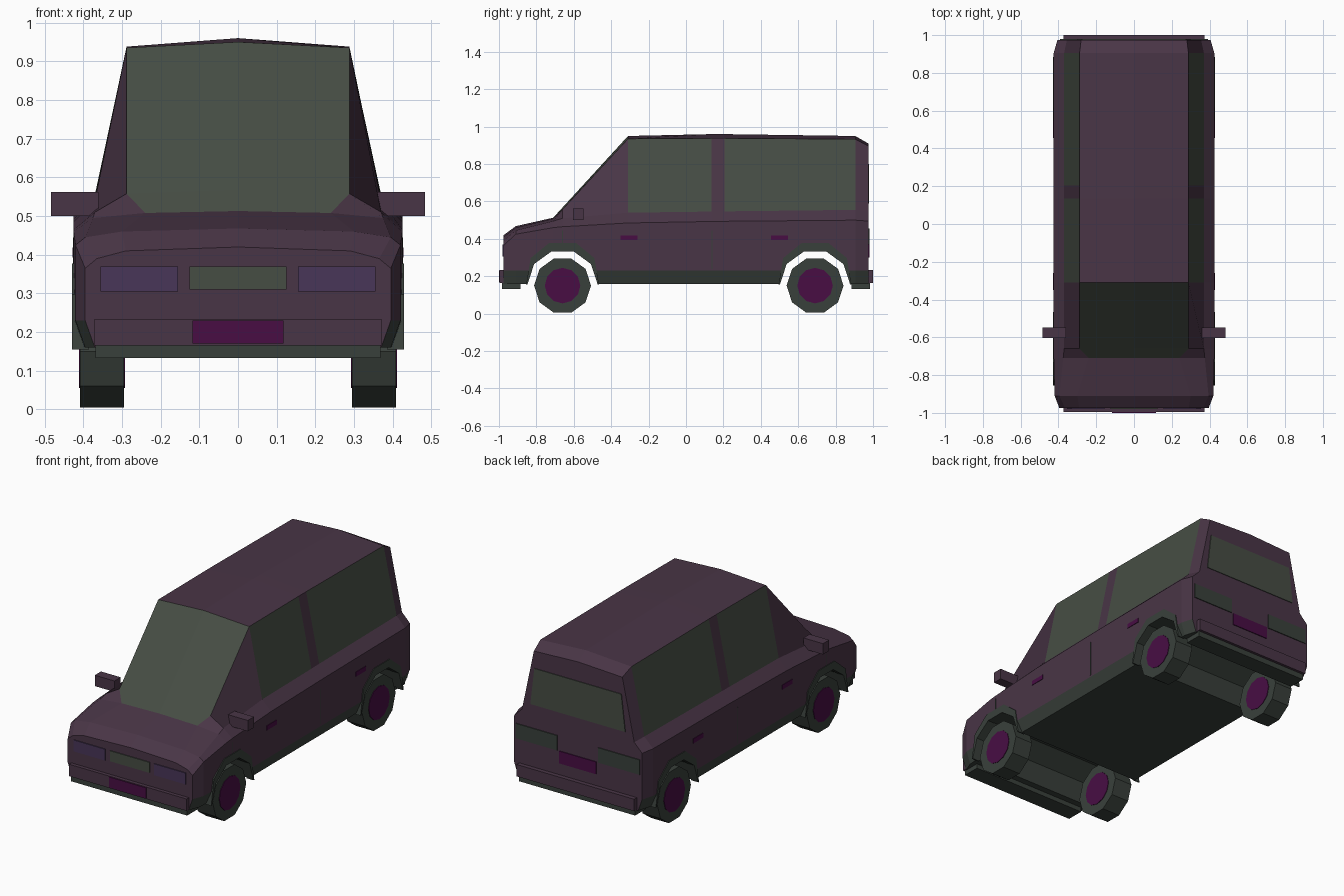
import bpy, bmesh, math

if "Cube" in bpy.data.objects:
    bpy.data.objects.remove(bpy.data.objects["Cube"])


def material(name, rgb):
    m = bpy.data.materials.new(name)
    m.diffuse_color = [((c / 255 + 0.055) / 1.055) ** 2.4 if c > 10 else c / 255 / 12.92
                       for c in rgb] + [1]
    m.use_nodes = True
    m.node_tree.nodes["Principled BSDF"].inputs["Base Color"].default_value = m.diffuse_color
    return m


PAINT = material("plum paint", (73, 53, 70))
GLASS = material("grey green glass", (70, 77, 68))
TRIM = material("dark green rubber", (57, 64, 59))
MAGENTA = material("deep magenta", (72, 13, 68))
LAMP = material("violet lamp", (72, 54, 88))


def make_object(name, bm, mats):
    bmesh.ops.recalc_face_normals(bm, faces=bm.faces)
    me = bpy.data.meshes.new(name)
    bm.to_mesh(me)
    bm.free()
    for m in mats:
        me.materials.append(m)
    ob = bpy.data.objects.new(name, me)
    bpy.context.collection.objects.link(ob)
    return ob


def prism(name, pts, axis, a, b, mat):
    """Extrude a flat outline from a to b along x (pts are y,z) or y (pts are x,z)."""
    bm = bmesh.new()
    place = (lambda p, d: (d, p[0], p[1])) if axis == "x" else (lambda p, d: (p[0], d, p[1]))
    r1 = [bm.verts.new(place(p, a)) for p in pts]
    r2 = [bm.verts.new(place(p, b)) for p in pts]
    bm.faces.new(r1)
    bm.faces.new(r2)
    n = len(pts)
    for i in range(n):
        j = (i + 1) % n
        bm.faces.new((r1[i], r1[j], r2[j], r2[i]))
    return make_object(name, bm, [mat])


def rect(a0, a1, z0, z1):
    return [(a0, z0), (a1, z0), (a1, z1), (a0, z1)]


def ring(cy, cz, r, n=10):
    return [(cy + r * math.cos(2 * math.pi * i / n), cz + r * math.sin(2 * math.pi * i / n))
            for i in range(n)]


# Body shell: cross-sections along y
# y, sill half width, side half width, shoulder z, belt x, belt z, roof edge x, roof edge z, centre z
STATIONS = [
    (-0.975, 0.370, 0.395, 0.365, 0.365, 0.390, 0.290, 0.410, 0.420),
    (-0.910, 0.395, 0.420, 0.425, 0.395, 0.445, 0.300, 0.460, 0.468),
    (-0.710, 0.400, 0.425, 0.460, 0.375, 0.495, 0.240, 0.508, 0.513),
    (-0.660, 0.400, 0.425, 0.465, 0.370, 0.510, 0.288, 0.558, 0.568),
    (-0.310, 0.400, 0.425, 0.485, 0.370, 0.540, 0.288, 0.935, 0.950),
    (0.135, 0.400, 0.425, 0.493, 0.370, 0.546, 0.288, 0.938, 0.960),
    (0.205, 0.400, 0.425, 0.494, 0.370, 0.547, 0.288, 0.938, 0.960),
    (0.905, 0.400, 0.425, 0.500, 0.370, 0.555, 0.288, 0.933, 0.950),
    (0.975, 0.380, 0.405, 0.495, 0.355, 0.545, 0.280, 0.897, 0.910),
]
bm = bmesh.new()
loops = []
for y, wb, w, zs, xb, zb, xr, zr, zc in STATIONS:
    half = [(0, 0.16), (wb, 0.16), (w, 0.23), (w, zs), (xb, zb), (xr, zr), (0, zc)]
    full = half + [(-x, z) for x, z in half[5:0:-1]]
    loops.append([bm.verts.new((x, y, z)) for x, z in full])
for s in range(len(loops) - 1):
    for k in range(12):
        j = (k + 1) % 12
        f = bm.faces.new((loops[s][k], loops[s][j], loops[s + 1][j], loops[s + 1][k]))
        row = min(k, 11 - k)
        if row < 2:
            f.material_index = 2                      # sill and floor
        elif (row == 4 and s in (4, 6)) or (row == 5 and s in (2, 3)):
            f.material_index = 1                      # side windows, windscreen
bm.faces.new(loops[0])
bm.faces.new(loops[-1])
body = make_object("body", bm, [PAINT, GLASS, TRIM])

AXLES = {"front": -0.66, "rear": 0.69}

# Wheel tunnels cut through the whole body
for end, cy in AXLES.items():
    cutter = prism("arch_cutter", ring(cy, 0.155, 0.19), "x", -0.6, 0.6, PAINT)
    cutter.data.materials.append(GLASS)
    cutter.data.materials.append(TRIM)
    for p in cutter.data.polygons:
        p.material_index = 2
    cutter.hide_render = True
    mod = body.modifiers.new("arch", "BOOLEAN")
    mod.operation = "DIFFERENCE"
    mod.solver = "EXACT"
    mod.object = cutter
    bpy.context.view_layer.objects.active = body
    bpy.ops.object.modifier_apply(modifier=mod.name)
    bpy.data.objects.remove(cutter)

for s, side in ((1, "right"), (-1, "left")):
    for end, cy in AXLES.items():
        # Wheels and hubs
        prism(f"{end}_{side}_tyre", ring(cy, 0.15, 0.152), "x", s * 0.295, s * 0.408, TRIM)
        prism(f"{end}_{side}_hub", ring(cy, 0.15, 0.095, 12), "x", s * 0.292, s * 0.411, MAGENTA)
        # Arch flares: half ring, thicker at the top
        inner = ring(cy, 0.155, 0.188)[:6]
        outer = [(cy + r * math.cos(math.radians(a)), 0.155 + r * math.sin(math.radians(a)))
                 for a, r in ((0, 0.195), (40, 0.222), (72, 0.234),
                              (108, 0.234), (140, 0.222), (180, 0.195))]
        prism(f"{end}_{side}_arch_flare", inner + outer[::-1], "x", s * 0.385, s * 0.429, TRIM)
    # Door handles and seams
    for y0 in (-0.35, 0.455):
        prism(f"{side}_door_handle", rect(y0, y0 + 0.09, 0.393, 0.419), "x",
              s * 0.423, s * 0.428, MAGENTA)
    for y0, z0 in ((-0.66, 0.37), (0.14, 0.24)):
        prism(f"{side}_door_seam", rect(y0 - 0.003, y0 + 0.003, z0, 0.445), "x",
              s * 0.423, s * 0.4265, TRIM)
    # Mirrors
    prism(f"{side}_mirror", rect(-0.603, -0.547, 0.50, 0.562), "x", s * 0.36, s * 0.484, PAINT)
    # Lamps
    prism(f"{side}_headlight", rect(s * 0.155, s * 0.355, 0.305, 0.37), "y", -0.980, -0.973, LAMP)
    prism(f"{side}_tail_light", rect(s * 0.13, s * 0.392, 0.37, 0.455), "y", 0.973, 0.980, TRIM)

# Grille, rear window and number plates
prism("grille", rect(-0.125, 0.125, 0.31, 0.37), "y", -0.980, -0.973, GLASS)
prism("rear_window", [(-0.30, 0.59), (0.30, 0.59), (0.275, 0.80), (-0.275, 0.80)],
      "y", 0.973, 0.979, GLASS)
prism("front_plate", rect(-0.117, 0.117, 0.17, 0.23), "y", -1.0, -0.993, MAGENTA)
prism("rear_plate", rect(-0.117, 0.117, 0.30, 0.37), "y", 0.973, 0.980, MAGENTA)

# Bumpers and lower lips
for s, end, reach in ((-1, "front", 0.996), (1, "rear", 1.0)):
    prism(f"{end}_bumper", rect(-0.372, 0.372, 0.165, 0.233), "y", s * 0.95, s * reach, PAINT)
    prism(f"{end}_lip", rect(-0.368, 0.368, 0.133, 0.167), "y", s * 0.885, s * 0.985, TRIM)
